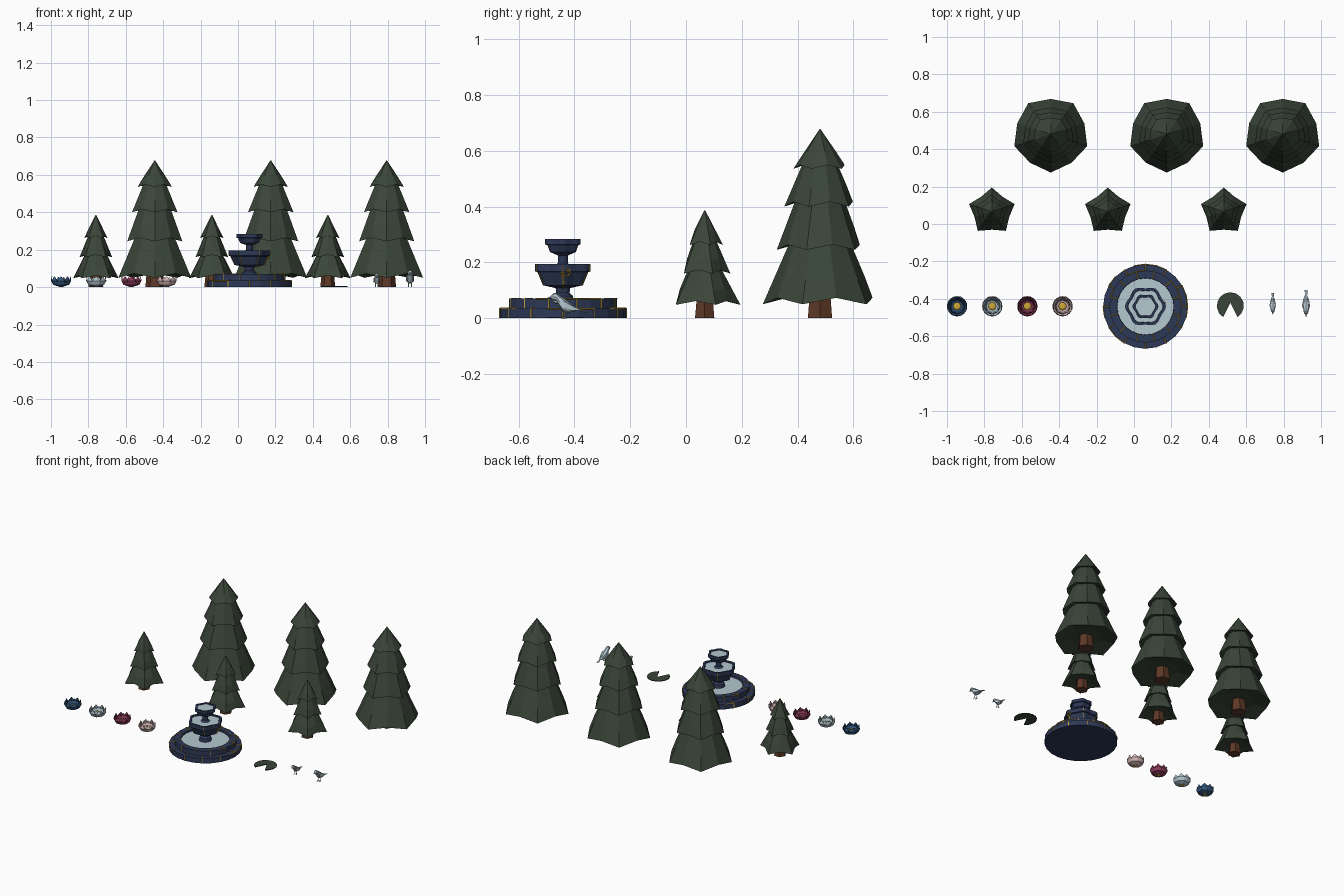
import bpy, bmesh, math, random
from mathutils import Vector

if "Cube" in bpy.data.objects:
    bpy.data.objects.remove(bpy.data.objects["Cube"])
random.seed(4)
TAU = 2 * math.pi


def material(name, rgb):
    m = bpy.data.materials.new(name)
    m.diffuse_color = (*rgb, 1)
    m.use_nodes = True
    m.node_tree.nodes["Principled BSDF"].inputs["Base Color"].default_value = m.diffuse_color
    return m


GREEN = material("dark_green", (0.042, 0.060, 0.040))
BROWN = material("bark_brown", (0.110, 0.040, 0.020))
NAVY = material("navy_stone", (0.026, 0.040, 0.095))
GOLD = material("gold", (0.62, 0.40, 0.04))
PALE = material("pale_blue", (0.46, 0.58, 0.64))
BLUE = material("deep_blue", (0.035, 0.100, 0.210))
ROSE = material("rose", (0.270, 0.045, 0.110))
PINK = material("pale_pink", (0.70, 0.50, 0.50))


def finish(name, bm, mat, loc=(0, 0, 0), recalc=True):
    if recalc:
        bmesh.ops.recalc_face_normals(bm, faces=bm.faces[:])
    me = bpy.data.meshes.new(name)
    bm.to_mesh(me)
    bm.free()
    me.materials.append(mat)
    ob = bpy.data.objects.new(name, me)
    ob.location = loc
    bpy.context.collection.objects.link(ob)
    return ob


def skin(bm, rings):
    """Join rings of points with quads and cap both ends."""
    vs = [[bm.verts.new(p) for p in ring] for ring in rings]
    n = len(vs[0])
    for a, b in zip(vs, vs[1:]):
        for i in range(n):
            j = (i + 1) % n
            bm.faces.new((a[i], a[j], b[j], b[i]))
    bm.faces.new(vs[0][::-1])
    bm.faces.new(vs[-1])


def lathe(name, profile, n, mat, loc, lobes=0, amp=0.0):
    """Turned shape; wide rings can be scalloped."""
    bm = bmesh.new()
    rings = []
    for r, z in profile:
        k = amp * min(1, max(0, (r - 0.035) / 0.02))
        rings.append([(r * (1 + k * math.cos(lobes * t)) * math.cos(t),
                       r * (1 + k * math.cos(lobes * t)) * math.sin(t), z)
                      for t in (TAU * i / n for i in range(n))])
    skin(bm, rings)
    return finish(name, bm, mat, loc)


# ---- trees: star-shaped tiers with drooping tips, over a tapered trunk
def tree(name, loc, tiers, trunk_r, trunk_h, inner, phase):
    lathe(name + "_trunk", [(trunk_r, 0), (trunk_r * 0.75, trunk_h)], 6, BROWN, loc)
    bm = bmesh.new()
    for z, r, ztop, rtop in tiers:
        def ring(rad, h, sharp, lift):
            pts = []
            for i in range(10):
                t = phase + TAU * i / 10
                odd = i % 2
                q = rad * (1 + (sharp - 1) * odd)
                pts.append((q * math.cos(t), q * math.sin(t), h + lift * odd))
            return pts
        h = ztop - z
        skin(bm, [ring(r * 0.5, z + 0.14 * h, 1, 0),
                  ring(r, z, inner, 0.10 * h),
                  ring(r * 0.62 + rtop * 0.38, z + 0.38 * h, (1 + inner) / 2, 0.05 * h),
                  ring(rtop, ztop, 1, 0)])
    finish(name + "_foliage", bm, GREEN, loc)


BIG = [(0.05, 0.205, 0.28, 0.105), (0.245, 0.155, 0.43, 0.085),
       (0.40, 0.128, 0.57, 0.055), (0.535, 0.096, 0.677, 0.002)]
SMALL = [(0.048, 0.128, 0.185, 0.055), (0.16, 0.092, 0.285, 0.038),
         (0.262, 0.066, 0.386, 0.002)]
for i in range(3):
    tree(f"tall_tree_{i}", (-0.445 + 0.62 * i, 0.48, 0), BIG, 0.05, 0.15, 0.92, -TAU / 4)
    tree(f"short_tree_{i}", (-0.76 + 0.62 * i, 0.067, 0), SMALL, 0.04, 0.1, 0.76, TAU / 4)

# ---- fountain
F = (0.061, -0.441, 0)
lathe("fountain_basin", [(0.226, 0), (0.226, 0.035), (0.193, 0.035), (0.193, 0.07),
                         (0.152, 0.07), (0.150, 0.05)], 24, NAVY, F)
lathe("basin_water", [(0.151, 0.052), (0.151, 0.058)], 24, PALE, F)
lathe("middle_bowl", [(0.04, 0.055), (0.036, 0.08), (0.024, 0.09), (0.026, 0.108),
                      (0.074, 0.118), (0.094, 0.165), (0.103, 0.168), (0.103, 0.195),
                      (0.089, 0.195), (0.086, 0.182)], 36, NAVY, F, 6, 0.06)
lathe("middle_water", [(0.087, 0.184), (0.088, 0.188)], 36, PALE, F, 6, 0.06)
lathe("upper_bowl", [(0.03, 0.186), (0.018, 0.198), (0.018, 0.225), (0.048, 0.237),
                     (0.057, 0.262), (0.065, 0.264), (0.065, 0.283),
                     (0.053, 0.283), (0.050, 0.272)], 36, NAVY, F, 6, 0.07)
lathe("upper_water", [(0.051, 0.274), (0.052, 0.277)], 36, PALE, F, 6, 0.07)


def bar(bm, p, q, w=0.004):
    """Thin square bar between two points."""
    p, q = Vector(p), Vector(q)
    d = (q - p).normalized()
    s = d.orthogonal().normalized() * w / 2
    t = d.cross(s)
    skin(bm, [[c + s + t, c + s - t, c - s - t, c - s + t] for c in (p, q)])


def polar(r, a, z):
    return (r * math.cos(a), r * math.sin(a), z)


# gold seams: up the walls, across the ledges, with short branches
bm = bmesh.new()
STEP = TAU / 24
for i in range(24):
    a = i * STEP
    if i % 2 == 0:
        bar(bm, polar(0.226, a, 0.001), polar(0.226, a, 0.036))
        bar(bm, polar(0.226, a, 0.035), polar(0.193, a, 0.035))
    else:
        bar(bm, polar(0.193, a, 0.035), polar(0.193, a, 0.071))
        bar(bm, polar(0.193, a, 0.07), polar(0.153, a, 0.07))
    if random.random() < 0.45:
        bar(bm, polar(0.1935, a, 0.07), polar(0.1935, a + STEP, 0.07))
    if random.random() < 0.3:
        bar(bm, polar(0.226, a, 0.034), polar(0.226, a + STEP, 0.034))
for i in range(6):
    a = TAU * i / 6
    bar(bm, polar(0.1095, a, 0.169), polar(0.1095, a, 0.195), 0.003)
    bar(bm, polar(0.079, a, 0.12), polar(0.0995, a, 0.164), 0.003)
finish("gold_seams", bm, GOLD, F)

# gold scroll on the side of the middle bowl
bm = bmesh.new()
pts = []
for i in range(15):
    t = i / 14 * 1.5 * TAU
    rad = 0.007 + 0.011 * i / 14
    pts.append((0.104, 0.012 + rad * math.cos(t), 0.163 + rad * math.sin(t)))
pts += [(0.085, 0.004, 0.125), (0.03, 0, 0.104)]
for p, q in zip(pts, pts[1:]):
    bar(bm, p, q, 0.004)
finish("gold_scroll", bm, GOLD, F)


# ---- water lilies: two rings of pointed petals around a gold heart
def lily(name, x, mat):
    bm = bmesh.new()
    for count, k, top, off in ((8, 1.0, 0.058, 0), (8, 0.76, 0.054, 0.5)):
        for i in range(count):
            a = TAU * (i + off) / count
            rows = []
            for r, z, hw in ((0.012, 0.003, 0.006), (0.042, 0.012, 0.018),
                             (0.054, 0.034, 0.020), (0.051, top, 0.0015)):
                c = Vector((math.cos(a), math.sin(a), 0))
                s = Vector((-math.sin(a), math.cos(a), 0))
                up = Vector((0, 0, z))
                edge = c * (r * k * 0.95) + up
                rows.append([bm.verts.new(p) for p in
                             (edge - s * hw * k, c * r * k + up, edge + s * hw * k)])
            for u, v in zip(rows, rows[1:]):
                for j in range(2):
                    bm.faces.new((u[j], u[j + 1], v[j + 1], v[j]))
    ob = finish(name + "_petals", bm, mat, (x, -0.44, 0), recalc=False)
    sol = ob.modifiers.new("thickness", "SOLIDIFY")
    sol.thickness = 0.002
    lathe(name + "_heart", [(0.012, 0.002), (0.022, 0.026), (0.012, 0.032)], 8, GOLD, (x, -0.44, 0))


for i, (label, mat) in enumerate((("blue", BLUE), ("pale", PALE), ("rose", ROSE), ("pink", PINK))):
    lily(label + "_lily", -0.946 + 0.188 * i, mat)

# ---- lily pad with a notch towards the front
bm = bmesh.new()
outline = [(0, 0.016)]
for i in range(13):
    t = math.radians(-58 + 296 * i / 12)
    outline.append((0.072 * math.cos(t), 0.072 * math.sin(t)))
skin(bm, [[(x, y, z) for x, y in outline] for z in (0, 0.005)])
finish("lily_pad", bm, GREEN, (0.515, -0.437, 0))


# ---- birds: one body skinned along y, folded wings, thin legs
def bird(name, x, y, k, lift):
    sections = [(-0.068, 0.076, 0.001, 0.001), (-0.053, 0.080, 0.005, 0.005),
                (-0.046, 0.081, 0.012, 0.013), (-0.034, 0.080, 0.014, 0.015),
                (-0.024, 0.066, 0.016, 0.020), (-0.008, 0.050, 0.021, 0.026),
                (0.012, 0.040, 0.018, 0.021), (0.032, 0.032, 0.009, 0.010),
                (0.046, 0.028, 0.006, 0.004), (0.082, 0.014, 0.008, 0.002)]
    bm = bmesh.new()
    skin(bm, [[(rx * math.cos(TAU * i / 8), cy, cz + lift * max(0, cy) + rz * math.sin(TAU * i / 8))
               for i in range(8)] for cy, cz, rx, rz in sections])
    for s in (-1, 1):
        skin(bm, [[(s * (w + 0.002), cy, cz + h), (s * (w + 0.002), cy, cz - h),
                   (s * (w - 0.004), cy, cz - h), (s * (w - 0.004), cy, cz + h)]
                  for cy, cz, w, h in ((-0.020, 0.058, 0.016, 0.006), (-0.004, 0.050, 0.021, 0.014),
                                       (0.020, 0.040, 0.016, 0.010), (0.052, 0.032, 0.007, 0.002))])
        bar(bm, (s * 0.008, 0, 0.032), (s * 0.008, -0.004, 0), 0.004)
        bar(bm, (s * 0.008, 0.004, 0.002), (s * 0.008, -0.016, 0.002), 0.004)
    ob = finish(name, bm, PALE, (x, y, 0))
    ob.scale = (k, k, k)


bird("small_bird", 0.742, -0.432, 0.78, 0.25)
bird("large_bird", 0.92, -0.432, 0.95, 0.1)
